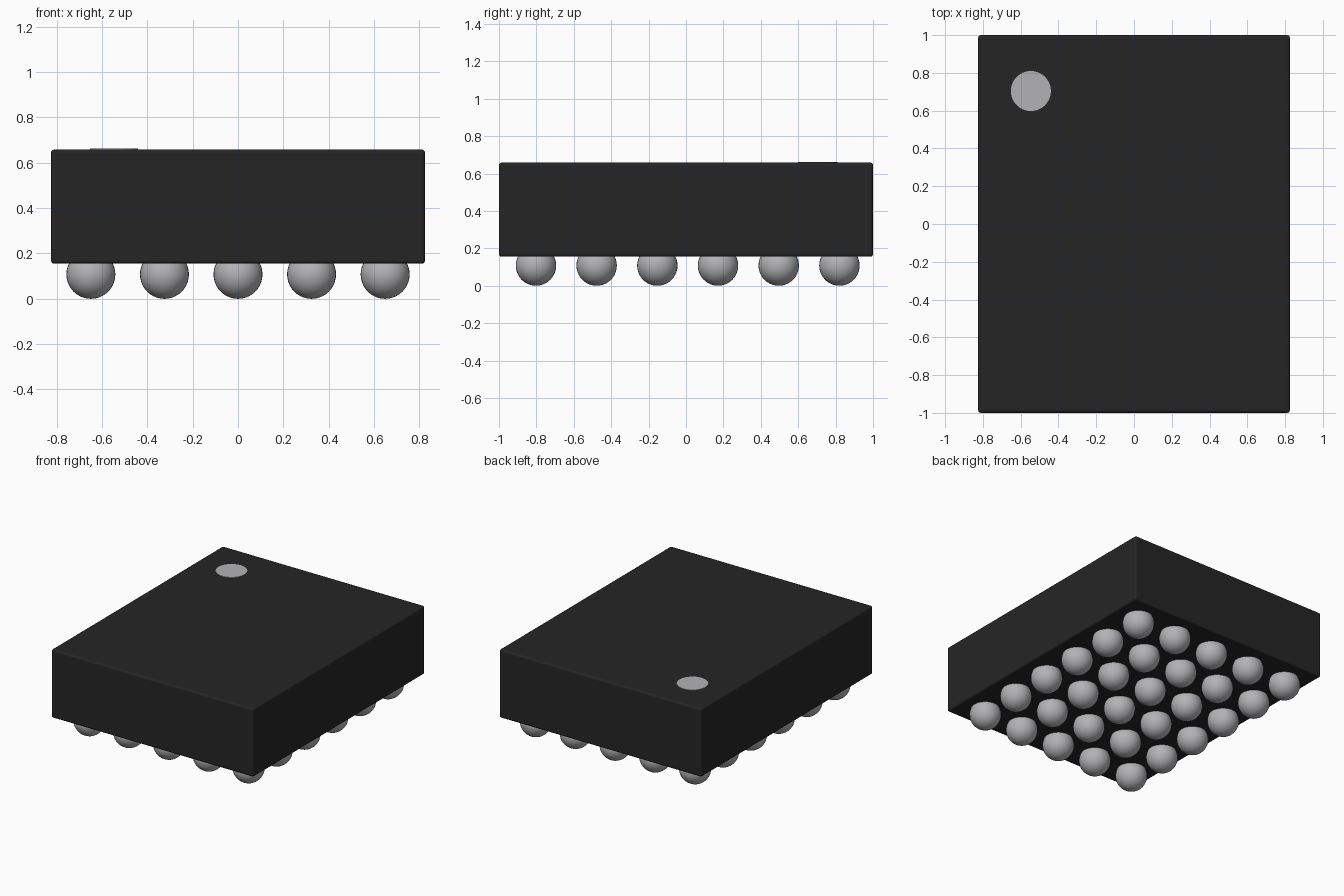
import bpy, bmesh
from mathutils import Matrix

if "Cube" in bpy.data.objects:
    bpy.data.objects.remove(bpy.data.objects["Cube"])


def material(name, rgb):
    m = bpy.data.materials.new(name)
    m.diffuse_color = (*rgb, 1)
    m.use_nodes = True
    m.node_tree.nodes["Principled BSDF"].inputs["Base Color"].default_value = m.diffuse_color
    return m


def finish(name, bm, mat):
    me = bpy.data.meshes.new(name)
    bm.to_mesh(me)
    bm.free()
    me.materials.append(mat)
    ob = bpy.data.objects.new(name, me)
    bpy.context.collection.objects.link(ob)
    return ob


black = material("black plastic", (0.0185, 0.0185, 0.0185))
silver = material("silver solder", (0.45, 0.45, 0.47))

BOTTOM, TOP = 0.155, 0.658
BALL_R, PITCH = 0.108, 0.3245

# Package body with slightly rounded edges
bm = bmesh.new()
bmesh.ops.create_cube(bm, size=1, matrix=Matrix.Translation((0, 0, (BOTTOM + TOP) / 2))
                      @ Matrix.Diagonal((1.65, 2.0, TOP - BOTTOM, 1)))
bmesh.ops.bevel(bm, geom=bm.edges[:], offset=0.014, segments=3,
                profile=0.5, affect='EDGES')
finish("package_body", bm, black)

# Pin one marker: thin disc on the top
bm = bmesh.new()
bmesh.ops.create_cone(bm, cap_ends=True, segments=48, radius1=0.106, radius2=0.106,
                      depth=0.006, matrix=Matrix.Translation((-0.546, 0.704, TOP + 0.001)))
finish("pin_one_marker", bm, silver)

# Grid of solder balls, 5 by 6, sunk into the underside
bm = bmesh.new()
for i in range(5):
    for j in range(6):
        pos = ((i - 2) * PITCH, (j - 2.5) * PITCH + 0.009, BALL_R)
        bmesh.ops.create_uvsphere(bm, u_segments=32, v_segments=20, radius=BALL_R,
                                  matrix=Matrix.Translation(pos))
for f in bm.faces:
    f.smooth = True
finish("solder_balls", bm, silver)
